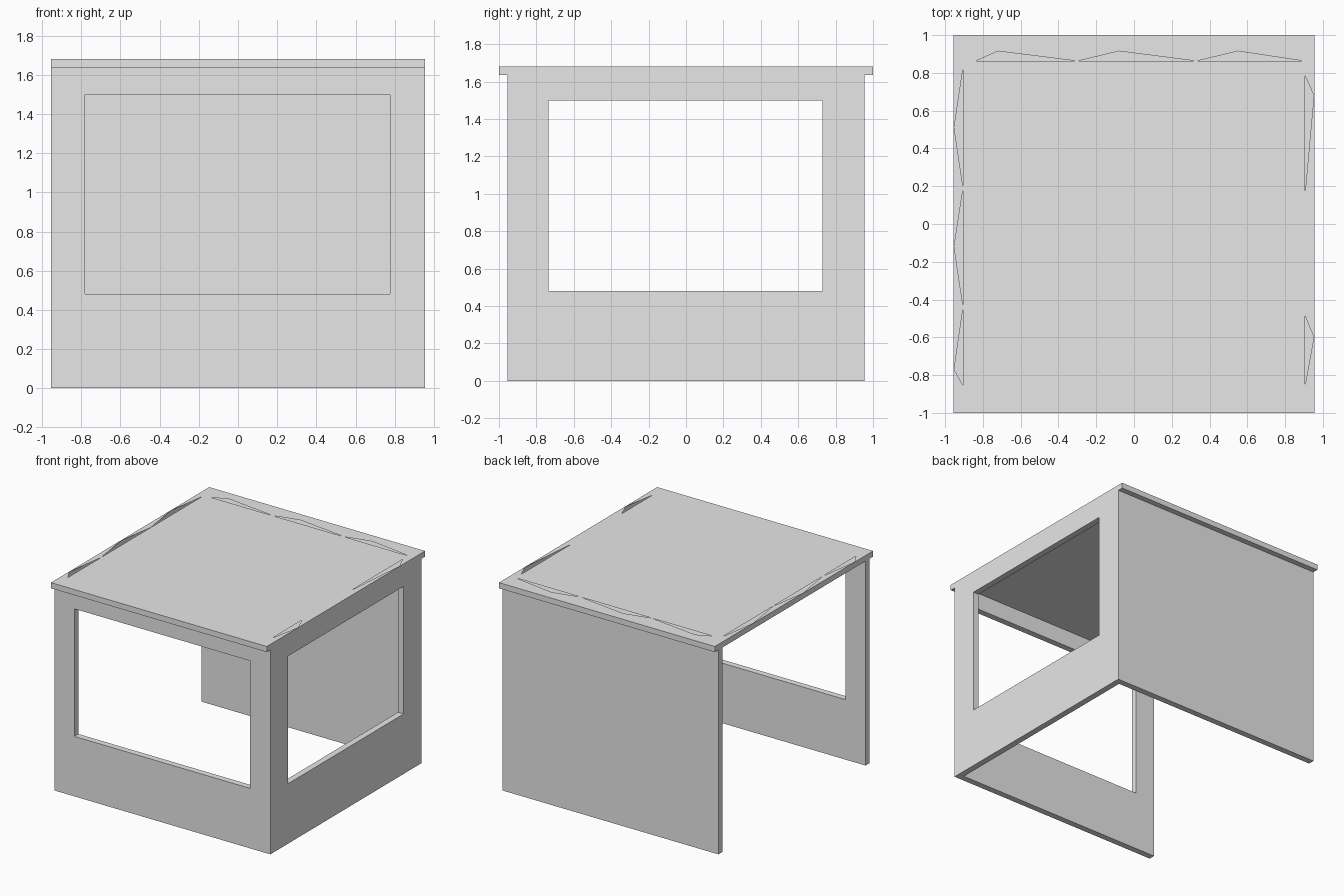
import bpy
import bmesh

old = bpy.data.objects.get("Cube")
if old:
    bpy.data.objects.remove(old, do_unlink=True)

# One plain grey for the whole booth
GREY = (0.8, 0.8, 0.8, 1.0)
grey = bpy.data.materials.new("plain_grey")
grey.use_nodes = True
grey.diffuse_color = GREY
grey.node_tree.nodes["Principled BSDF"].inputs["Base Color"].default_value = GREY

HALF = 0.955       # outer half width of the walls
INNER = 0.905      # inner wall face
WALL_TOP = 1.635
ROOF_TOP = 1.68


def finish(name, bm):
    bmesh.ops.recalc_face_normals(bm, faces=bm.faces)
    mesh = bpy.data.meshes.new(name)
    bm.to_mesh(mesh)
    bm.free()
    mesh.materials.append(grey)
    obj = bpy.data.objects.new(name, mesh)
    bpy.context.collection.objects.link(obj)
    return obj


def add_loop(bm, points):
    """Closed loop of edges through the points."""
    verts = [bm.verts.new(p) for p in points]
    return [bm.edges.new((verts[i - 1], verts[i])) for i in range(len(verts))]


def rectangle(u0, u1, z0, z1):
    return [(u0, z0), (u1, z0), (u1, z1), (u0, z1)]


def wall(name, place, outline, window=None):
    """Flat panel, optionally with a window; place maps (u, z, depth) to xyz."""
    bm = bmesh.new()
    loops = [outline] + ([window] if window else [])
    rings = [[[bm.verts.new(place(u, z, d)) for u, z in loop] for d in (0, 1)]
             for loop in loops]
    for i in range(4):
        j = (i + 1) % 4
        for near, far in rings:
            bm.faces.new((near[i], near[j], far[j], far[i]))
        if window:
            for side in (0, 1):
                a, b = rings[0][side], rings[1][side]
                bm.faces.new((a[i], a[j], b[j], b[i]))
    if not window:
        for ring in rings[0]:
            bm.faces.new(ring)
    return finish(name, bm)


def across_y(sign):
    return lambda u, z, d: (u, sign * (INNER if d else HALF), z)


def across_x(u, z, d):
    return (INNER if d else HALF, u, z)


# Walls: windowed front, windowed side, solid back, open fourth side
wall("front_wall", across_y(-1), rectangle(-HALF, HALF, 0, WALL_TOP),
     rectangle(-0.78, 0.775, 0.48, 1.5))
wall("back_wall", across_y(1), rectangle(-HALF, HALF, 0, WALL_TOP))
wall("side_wall", across_x, rectangle(-INNER, INNER, 0, WALL_TOP),
     rectangle(-0.735, 0.73, 0.48, 1.5))

# Hollow roof slab, its top skin pierced by slim triangular slots
bm = bmesh.new()
bottom = [bm.verts.new((x, y, WALL_TOP)) for x, y in rectangle(-HALF, HALF, -1, 1)]
bm.faces.new(bottom)
rim = add_loop(bm, [(v.co.x, v.co.y, ROOF_TOP) for v in bottom])
bm.verts.ensure_lookup_table()
top = bm.verts[4:8]
for i in range(4):
    bm.faces.new((bottom[i - 1], bottom[i], top[i], top[i - 1]))

# Each slot: start, peak and end along its roof edge
GAP = 0.004
EDGE = HALF - 0.003
back_slots = [(-0.84, -0.72, -0.3), (-0.3, -0.08, 0.33), (0.33, 0.55, 0.9)]
open_side_slots = [(-0.86, -0.77, -0.44), (-0.44, -0.12, 0.19), (0.19, 0.51, 0.83)]
wall_side_slots = [(-0.86, -0.6, -0.48), (0.155, 0.68, 0.79)]
slots = [[(a + GAP, 0.863), (p, 0.915), (b - GAP, 0.863)] for a, p, b in back_slots]
for sign, group in ((-1, open_side_slots), (1, wall_side_slots)):
    slots += [[(sign * INNER, a + GAP), (sign * EDGE, p), (sign * INNER, b - GAP)]
              for a, p, b in group]
skin = list(rim)
for slot in slots:
    skin += add_loop(bm, [(x, y, ROOF_TOP) for x, y in slot])
bmesh.ops.triangle_fill(bm, edges=skin, use_beauty=True, normal=(0, 0, 1))
finish("roof", bm)
